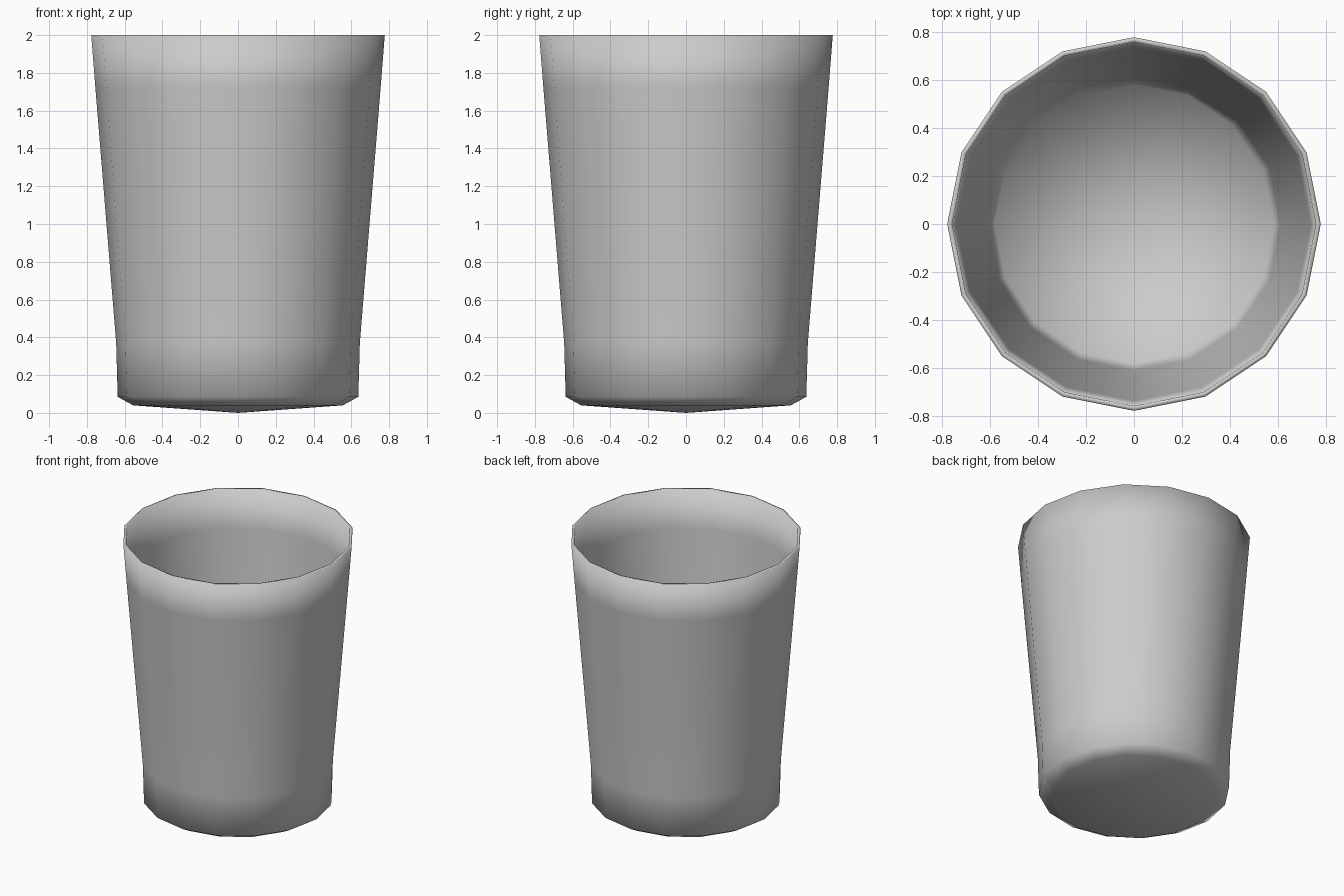
import bpy, bmesh
from math import cos, sin, tau

if "Cube" in bpy.data.objects:
    bpy.data.objects.remove(bpy.data.objects["Cube"])

SIDES = 16

# Cup profile (radius, height): outer base, outer wall, rim, inner wall, inner floor
profile = [(0.0, 0.0), (0.555, 0.04), (0.637, 0.085), (0.645, 0.37), (0.755, 1.72),
           (0.777, 2.0), (0.757, 2.0), (0.735, 1.72), (0.61, 0.37),
           (0.58, 0.11), (0.0, 0.09)]

bm = bmesh.new()


def ring(r, z):
    if r == 0:
        return [bm.verts.new((0, 0, z))] * SIDES
    return [bm.verts.new((r * cos(tau * i / SIDES), r * sin(tau * i / SIDES), z))
            for i in range(SIDES)]


# Revolve the profile into a closed, thin-walled vessel
rings = [ring(r, z) for r, z in profile]
for a, b in zip(rings, rings[1:]):
    for i in range(SIDES):
        j = (i + 1) % SIDES
        corners = list(dict.fromkeys((a[i], a[j], b[j], b[i])))
        bm.faces.new(corners).smooth = True
bmesh.ops.recalc_face_normals(bm, faces=bm.faces)

mesh = bpy.data.meshes.new("cup")
bm.to_mesh(mesh)
bm.free()
cup = bpy.data.objects.new("cup", mesh)
bpy.context.collection.objects.link(cup)
